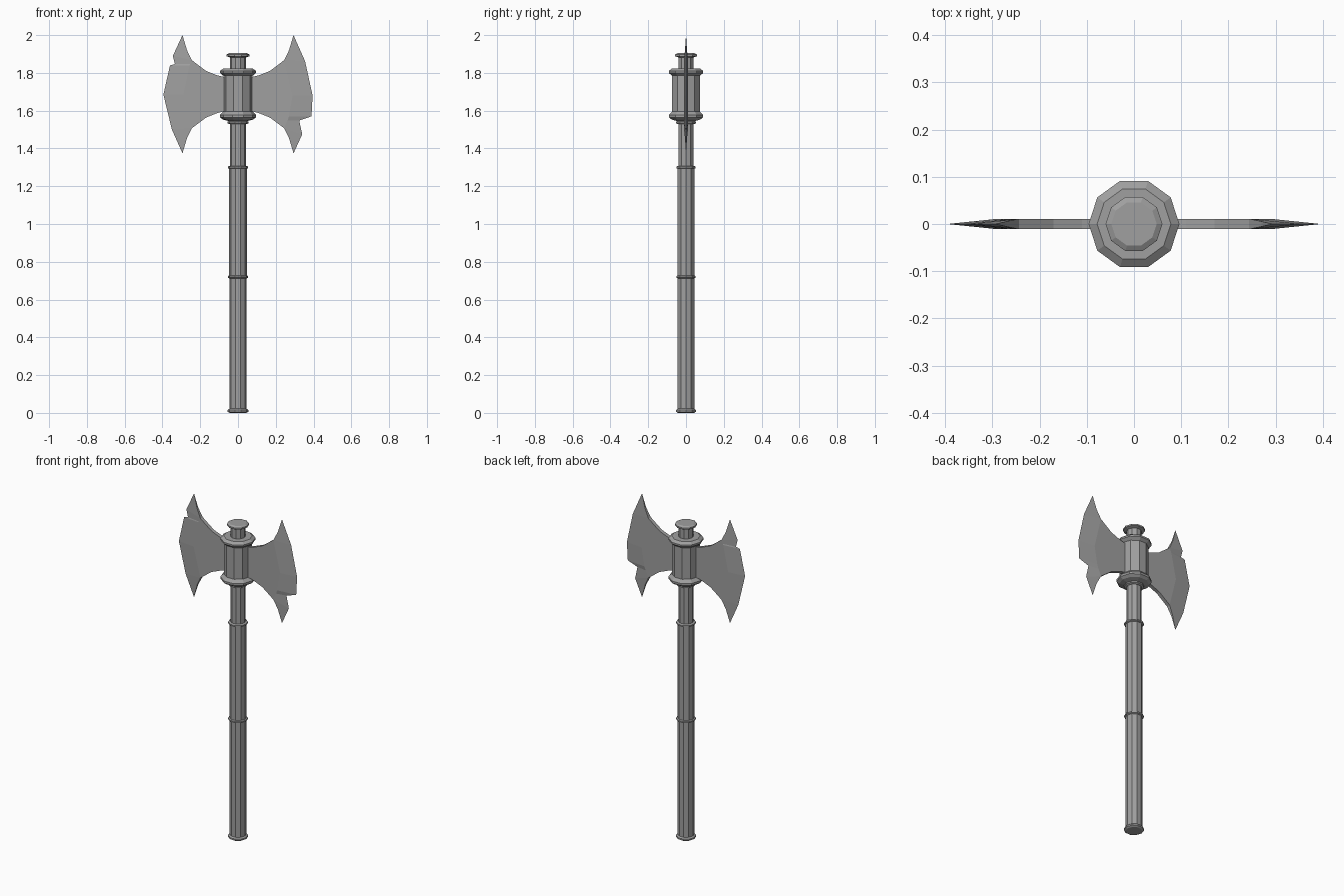
import bpy, bmesh
from math import pi, cos, sin

cube = bpy.data.objects.get("Cube")
if cube:
    bpy.data.objects.remove(cube, do_unlink=True)

STEEL = (0.35, 0.35, 0.35, 1)
steel = bpy.data.materials.new("steel_grey")
steel.use_nodes = True
steel.diffuse_color = STEEL
steel.node_tree.nodes["Principled BSDF"].inputs["Base Color"].default_value = STEEL

SIDES = 10
MID = 1.687    # height of the blade centre
HALF = 0.011   # half thickness of the blade


def finish(name, bm):
    bmesh.ops.remove_doubles(bm, verts=bm.verts, dist=0.0002)
    bmesh.ops.recalc_face_normals(bm, faces=bm.faces)
    mesh = bpy.data.meshes.new(name)
    bm.to_mesh(mesh)
    bm.free()
    mesh.materials.append(steel)
    obj = bpy.data.objects.new(name, mesh)
    bpy.context.collection.objects.link(obj)
    return obj


def lathe(name, profile):
    """Ten-sided turned part from (radius, height) pairs, capped at both ends."""
    bm = bmesh.new()
    rings = [[bm.verts.new((r * cos(2 * pi * i / SIDES), r * sin(2 * pi * i / SIDES), z))
              for i in range(SIDES)] for r, z in profile]
    for a, b in zip(rings, rings[1:]):
        for i in range(SIDES):
            j = (i + 1) % SIDES
            bm.faces.new((a[i], a[j], b[j], b[i]))
    bm.faces.new(rings[0])
    bm.faces.new(rings[-1])
    return finish(name, bm)


def band(name, z, r, h=0.016):
    return lathe(name, [(r - 0.008, z - h / 2), (r, z - h / 4),
                        (r, z + h / 4), (r - 0.008, z + h / 2)])


def blade(name, side, edge):
    """Flat cheek with a bevel running out to the sharp edge, tip to tip."""
    bm = bmesh.new()
    last = len(edge) - 1
    spine = []
    for i, (x, z) in enumerate(edge):
        up = 1 if i < last / 2 else -1
        if i in (0, last):
            spine.append((0.27, MID + up * 0.233, HALF / 2))
        elif i in (1, last - 1):
            spine.append((0.244, MID + up * 0.18, HALF))
        else:
            t = (z - MID) / 0.18
            spine.append((0.244 + 0.045 * (1 - t * t), z, HALF))

    def vert(p, s):
        return bm.verts.new((side * p[0], s * p[2], p[1]))

    sharp = [(x, z, 0) for x, z in edge]
    root = [(0.05, MID + 0.085, HALF), (0.11, MID + 0.1, HALF), (0.17, MID + 0.124, HALF)]
    low = [(x, 2 * MID - z, h) for x, z, h in root]
    cheek = root + spine[1:-1] + low[::-1]
    for s in (-1, 1):
        bm.faces.new([vert(p, s) for p in cheek])
        for i in range(last):
            bm.faces.new([vert(p, s) for p in
                          (spine[i], spine[i + 1], sharp[i + 1], sharp[i])])
    # Narrow walls along the upper and lower curves
    for wall in (root + [spine[1], spine[0]], low + [spine[-2], spine[-1]]):
        for a, b in zip(wall, wall[1:]):
            bm.faces.new([vert(a, -1), vert(b, -1), vert(b, 1), vert(a, 1)])
    for base, tip in ((spine[0], sharp[0]), (spine[-1], sharp[-1])):
        bm.faces.new([vert(base, -1), vert(tip, 1), vert(base, 1)])
    return finish(name, bm)


# Shaft in three sections
lathe("lower_shaft", [(0.046, 0.01), (0.046, 0.72)])
lathe("grip", [(0.047, 0.72), (0.047, 1.30)])
lathe("upper_shaft", [(0.042, 1.30), (0.042, 1.89)])

# Rings around the shaft
lathe("pommel", [(0.045, 0), (0.055, 0.006), (0.055, 0.015), (0.046, 0.022)])
band("middle_ring", 0.72, 0.054)
band("upper_ring", 1.30, 0.054)
band("neck_ring", 1.537, 0.055)

# Socket holding the blades
lathe("socket", [(0.05, 1.545), (0.08, 1.553), (0.096, 1.565), (0.096, 1.577), (0.078, 1.595),
                 (0.078, 1.785), (0.096, 1.80), (0.096, 1.81), (0.078, 1.823), (0.042, 1.823)])
lathe("top_cap", [(0.042, 1.882), (0.06, 1.888), (0.06, 1.897), (0.048, 1.904)])

# Blades, each with its own chip in the cutting edge
blade("left_blade", 1, [(0.294, 2.0), (0.355, 1.862), (0.395, 1.68), (0.389, 1.57),
                        (0.324, 1.548), (0.34, 1.475), (0.294, 1.374)])
blade("right_blade", -1, [(0.294, 2.0), (0.345, 1.89), (0.334, 1.846), (0.36, 1.84),
                          (0.395, 1.685), (0.35, 1.50), (0.294, 1.374)])
